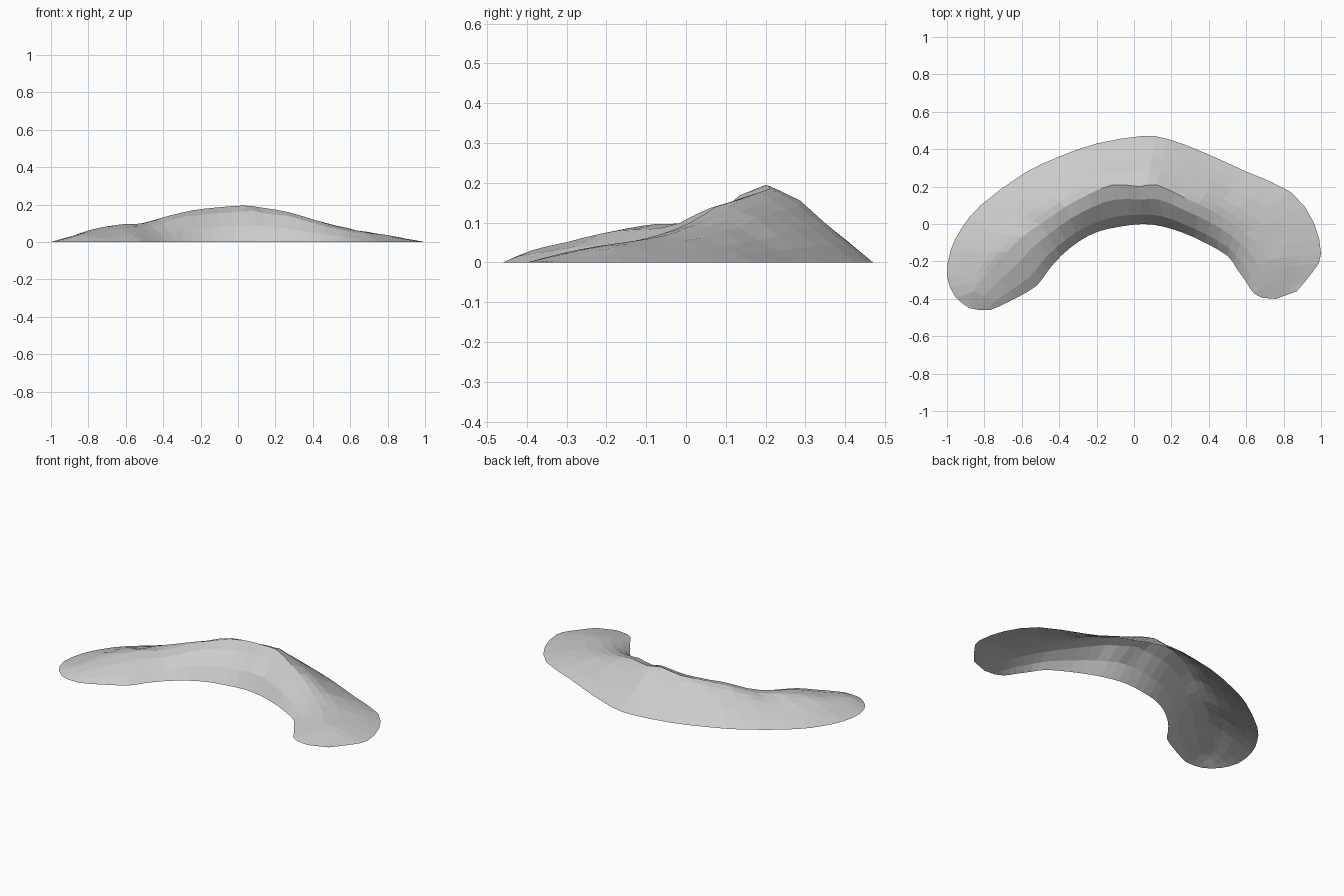
import bpy
import bmesh
import random
from mathutils import Vector

random.seed(4)

default_cube = bpy.data.objects.get("Cube")
if default_cube:
    bpy.data.objects.remove(default_cube, do_unlink=True)


def make_material(name, colour):
    material = bpy.data.materials.new(name)
    material.use_nodes = True
    material.diffuse_color = colour
    material.node_tree.nodes["Principled BSDF"].inputs["Base Color"].default_value = colour
    return material


# Stations along the crescent: outer rim (x, y), crest (x, y, z), inner rim (x, y)
STATIONS = [
    (-.88, -.45, -.83, -.46, 0, -.77, -.46),
    (-.955, -.39, -.85, -.36, .035, -.72, -.44),
    (-1, -.28, -.77, -.25, .06, -.62, -.39),
    (-.98, -.14, -.68, -.15, .085, -.52, -.33),
    (-.92, -.02, -.6, -.07, .097, -.46, -.25),
    (-.82, .1, -.5, 0, .1, -.39, -.17),
    (-.59, .27, -.37, .09, .14, -.29, -.09),
    (-.4, .36, -.24, .16, .17, -.19, -.04),
    (-.2, .43, -.11, .21, .185, -.08, -.015),
    (.04, .47, .03, .2, .195, .05, 0),
    (.18, .455, .12, .21, .185, .16, -.015),
    (.38, .38, .27, .14, .16, .27, -.05),
    (.6, .28, .42, .07, .115, .38, -.1),
    (.84, .17, .54, -.01, .08, .5, -.17),
    (.96, .01, .64, -.09, .06, .55, -.24),
    (1, -.16, .72, -.19, .045, .6, -.31),
    (.96, -.25, .76, -.29, .025, .64, -.37),
    (.87, -.36, .76, -.4, 0, .69, -.395),
]

# Slope profiles: (distance from crest to rim, share of crest height)
OUTER_SLOPE = [(1, 0), (.78, .25), (.55, .5), (.3, .79), (.14, .92)]
INNER_SLOPE = [(.35, .85), (.75, .45), (1, 0)]


def halfway(index):
    """Smooth midpoint between a station and the next one."""
    last = len(STATIONS) - 1
    before, a = STATIONS[max(index - 1, 0)], STATIONS[index]
    b, after = STATIONS[index + 1], STATIONS[min(index + 2, last)]
    return [(9 * (q + r) - p - s) / 16 for p, q, r, s in zip(before, a, b, after)]


def slope_point(crest, rim, distance, share, roughness):
    point = crest.lerp(rim, distance)
    point.z = crest.z * share
    if share > 0:
        point.z *= 1 + random.uniform(-roughness, roughness)
    return point


def cross_section(station):
    outer = Vector((station[0], station[1], 0))
    crest = Vector(station[2:5])
    inner = Vector((station[5], station[6], 0))
    row = [slope_point(crest, outer, d, s, .04) for d, s in OUTER_SLOPE]
    row.append(crest)
    row += [slope_point(crest, inner, d, s, .03) for d, s in INNER_SLOPE]
    return row


# Refine the stations once, then loft the open dune shell
refined = []
for i, station in enumerate(STATIONS):
    refined.append(station)
    if i + 1 < len(STATIONS):
        refined.append(halfway(i))

bm = bmesh.new()
rows = [[bm.verts.new(point) for point in cross_section(s)] for s in refined]
for row, following in zip(rows, rows[1:]):
    for j in range(len(row) - 1):
        bm.faces.new((row[j], row[j + 1], following[j + 1], following[j]))

# Turn every face upward; the underside stays open
bm.normal_update()
for face in bm.faces:
    if face.normal.z < 0:
        face.normal_flip()

mesh = bpy.data.meshes.new("crescent_dune")
bm.to_mesh(mesh)
bm.free()
mesh.materials.append(make_material("light grey", (.6, .6, .6, 1)))
dune = bpy.data.objects.new("crescent_dune", mesh)
bpy.context.collection.objects.link(dune)
